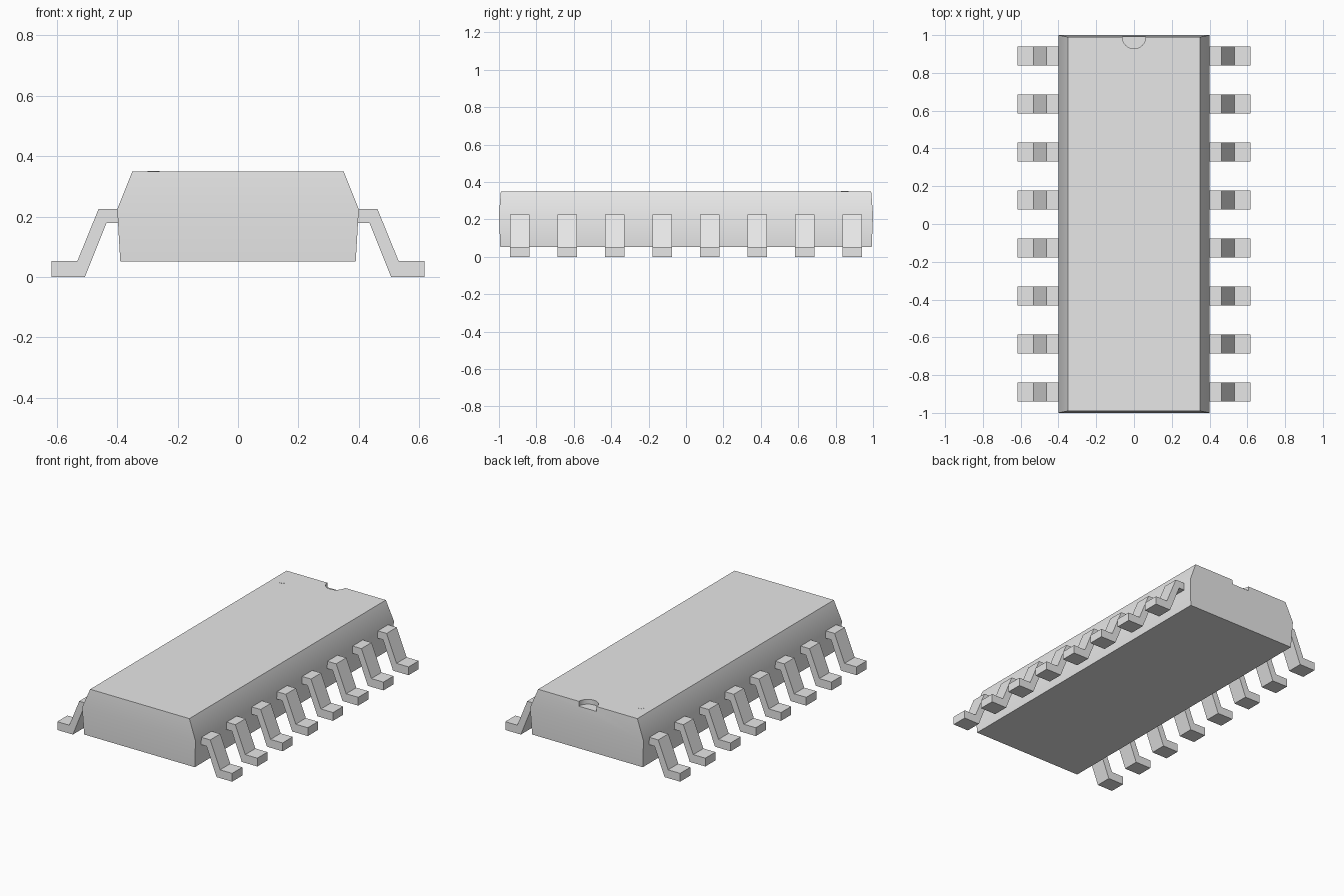
import bpy
import bmesh
from math import radians

cube = bpy.data.objects.get("Cube")
if cube:
    bpy.data.objects.remove(cube, do_unlink=True)

grey = bpy.data.materials.new("light_grey")
grey.use_nodes = True
grey.diffuse_color = (0.8, 0.8, 0.8, 1)
grey.node_tree.nodes["Principled BSDF"].inputs["Base Color"].default_value = (0.8, 0.8, 0.8, 1)


def make_object(name, bm):
    bmesh.ops.recalc_face_normals(bm, faces=bm.faces)
    mesh = bpy.data.meshes.new(name)
    bm.to_mesh(mesh)
    bm.free()
    mesh.materials.append(grey)
    obj = bpy.data.objects.new(name, mesh)
    bpy.context.collection.objects.link(obj)
    return obj


def loft(name, rings):
    """Closed solid through a list of rings with equal point counts."""
    bm = bmesh.new()
    loops = [[bm.verts.new(p) for p in ring] for ring in rings]
    bm.faces.new(loops[0])
    bm.faces.new(loops[-1])
    for low, high in zip(loops, loops[1:]):
        for i in range(len(low)):
            j = (i + 1) % len(low)
            bm.faces.new((low[i], low[j], high[j], high[i]))
    return make_object(name, bm)


def rectangle(half_x, half_y, z):
    return [(sx * half_x, sy * half_y, z)
            for sx, sy in ((-1, -1), (1, -1), (1, 1), (-1, 1))]


def cylinder(name, radius, depth, location, segments=32):
    bm = bmesh.new()
    bmesh.ops.create_cone(bm, cap_ends=True, segments=segments,
                          radius1=radius, radius2=radius, depth=depth)
    bmesh.ops.translate(bm, verts=bm.verts, vec=location)
    return make_object(name, bm)


def activate(obj):
    bpy.ops.object.select_all(action='DESELECT')
    obj.select_set(True)
    bpy.context.view_layer.objects.active = obj


# Moulded body, widest where the leads come out
TOP = 0.35
body = loft("chip_body", [rectangle(0.39, 0.993, 0.052),
                          rectangle(0.40, 1.0, 0.225),
                          rectangle(0.35, 0.99, TOP)])

# Half-round orientation notch in the back top edge
cutter = cylinder("notch_cutter", 0.062, 0.06, (0, 0.99, TOP))
cutter.hide_render = True
cut = body.modifiers.new("notch", 'BOOLEAN')
cut.operation = 'DIFFERENCE'
cut.solver = 'EXACT'
cut.object = cutter
activate(body)
bpy.ops.object.modifier_apply(modifier=cut.name)
bpy.data.objects.remove(cutter, do_unlink=True)
activate(body)
bpy.ops.object.shade_smooth_by_angle(angle=radians(30))

# Flush first-lead marker disc
cylinder("marker_disc", 0.02, 0.002, (-0.28, 0.85, TOP))

# Gull-wing leads, eight on each long side
LEAD_PROFILE = [(0.38, 0.225), (0.462, 0.225), (0.532, 0.053), (0.617, 0.053),
                (0.617, 0), (0.507, 0), (0.436, 0.178), (0.38, 0.178)]
COUNT, PITCH, HALF_WIDTH = 8, 0.254, 0.051
for side, side_name in ((1, "left"), (-1, "right")):
    for n in range(COUNT):
        y = (n - (COUNT - 1) / 2) * PITCH
        loft(f"lead_{side_name}_{n + 1}",
             [[(side * x, y + dy, z) for x, z in LEAD_PROFILE]
              for dy in (-HALF_WIDTH, HALF_WIDTH)])
